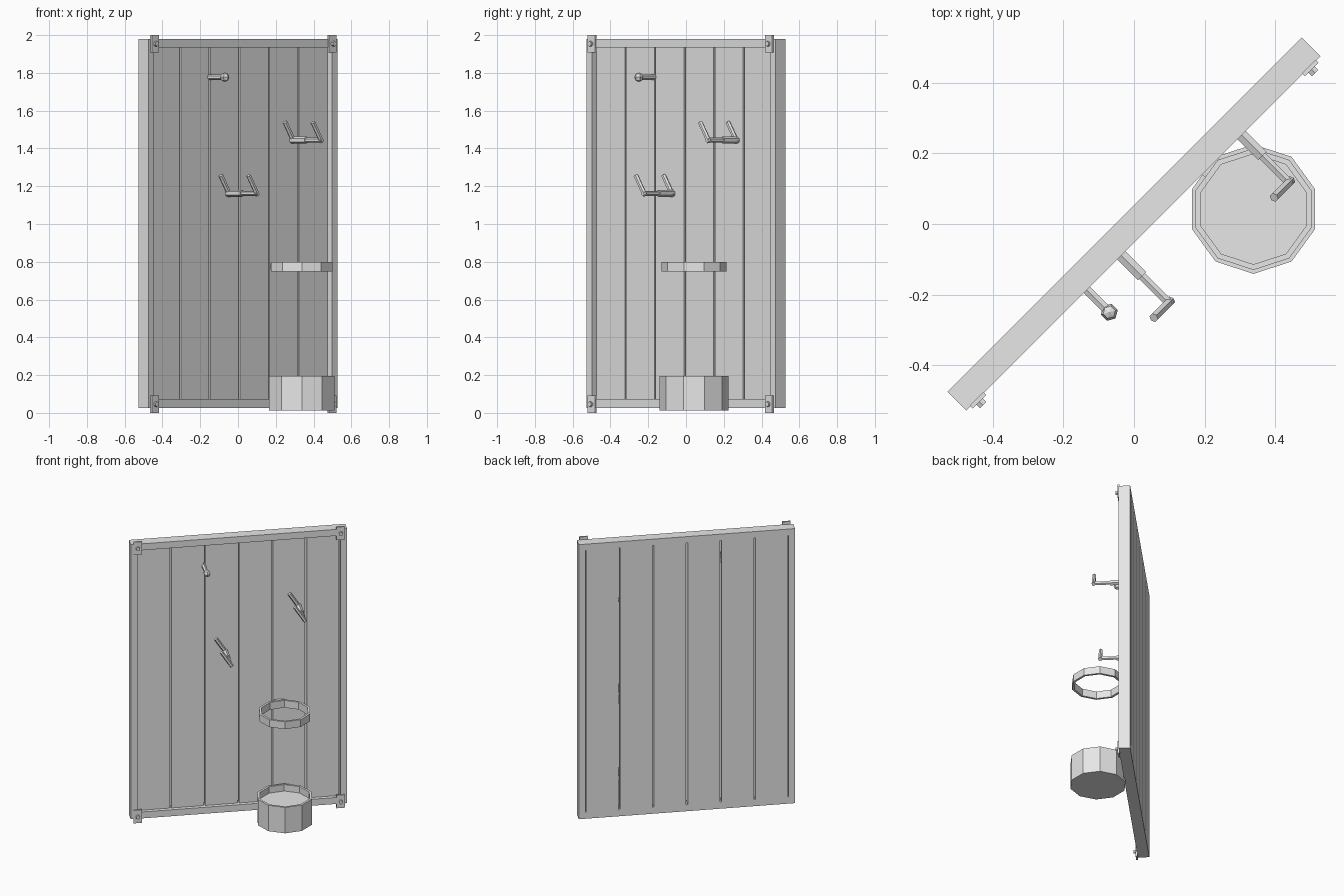
import bpy
import bmesh
from math import pi
from mathutils import Matrix, Vector

cube = bpy.data.objects.get("Cube")
if cube:
    bpy.data.objects.remove(cube, do_unlink=True)

grey = bpy.data.materials.new("plain_grey")
grey.use_nodes = True
GREY = (0.8, 0.8, 0.8, 1)
grey.diffuse_color = GREY
grey.node_tree.nodes["Principled BSDF"].inputs["Base Color"].default_value = GREY

# The whole rack stands diagonally: u runs along the board, v points out of its front
TURN = Matrix.Rotation(pi / 4, 4, "Z")


def local(u, v, z):
    return Vector((u, -v, z))


def finish(name, bm, turned=True):
    if turned:
        bm.transform(TURN)
    bmesh.ops.recalc_face_normals(bm, faces=bm.faces)
    mesh = bpy.data.meshes.new(name)
    bm.to_mesh(mesh)
    bm.free()
    mesh.materials.append(grey)
    obj = bpy.data.objects.new(name, mesh)
    bpy.context.collection.objects.link(obj)
    return obj


def add_box(bm, u, v, z):
    low, high = local(u[0], v[1], z[0]), local(u[1], v[0], z[1])
    place = Matrix.Translation((low + high) / 2) @ Matrix.Diagonal((*(high - low), 1))
    bmesh.ops.create_cube(bm, size=1, matrix=place)


def add_rod(bm, start, end, radius, sides=6):
    a, b = local(*start), local(*end)
    aim = (b - a).to_track_quat("Z", "Y").to_matrix().to_4x4()
    bmesh.ops.create_cone(bm, cap_ends=True, segments=sides, radius1=radius, radius2=radius,
                          depth=(b - a).length, matrix=Matrix.Translation((a + b) / 2) @ aim)


def lathe(name, centre, profile, sides=10):
    """Revolve a closed (radius, z) outline; points on the axis close it."""
    bm = bmesh.new()
    points = [bm.verts.new((0, r, z)) for r, z in profile]
    edges = [bm.edges.new((p, q)) for p, q in zip(points, points[1:])]
    bmesh.ops.spin(bm, geom=points + edges, axis=(0, 0, 1), cent=(0, 0, 0),
                   angle=2 * pi, steps=sides, use_merge=False)
    bmesh.ops.remove_doubles(bm, verts=bm.verts, dist=0.0005)
    bmesh.ops.dissolve_limit(bm, angle_limit=0.01, verts=bm.verts, edges=bm.edges)
    bmesh.ops.translate(bm, verts=bm.verts, vec=centre)
    return finish(name, bm, turned=False)


HALF, DEPTH, INNER = 0.708, 0.037, 0.665
BOTTOM, TOP, RAIL = 0.027, 1.98, 0.046

# Frame: full-width rails with stiles between them
bm = bmesh.new()
for z in (BOTTOM, TOP - RAIL):
    add_box(bm, (-HALF, HALF), (-DEPTH, DEPTH), (z, z + RAIL))
for u in (-HALF, INNER):
    add_box(bm, (u, u + HALF - INNER), (-DEPTH, DEPTH), (BOTTOM + RAIL, TOP - RAIL))
finish("board_frame", bm)

# Six planks, flush at the back and recessed at the front, with open gaps
pitch, gap = INNER / 3, 0.005
bm = bmesh.new()
for i in range(6):
    left = -INNER + i * pitch
    add_box(bm, (left + gap, left + pitch - gap), (-DEPTH, 0.01), (BOTTOM + RAIL, TOP - RAIL))
finish("board_planks", bm)

# Corner plates with hexagonal bolts
for row, z in (("lower", 0.046), ("upper", 1.954)):
    for side, u in (("right", -0.664), ("left", 0.664)):
        bm = bmesh.new()
        add_box(bm, (u - 0.027, u + 0.027), (0.034, 0.046), (z - 0.046, z + 0.046))
        add_rod(bm, (u, 0.04, z), (u, 0.06, z), 0.014)
        finish(f"{row}_{side}_corner_plate", bm)


# Hooks: a stepped arm with a slanted prong at each end
def hook(name, u, z):
    bm = bmesh.new()
    add_rod(bm, (u, -0.01, z), (u, 0.12, z), 0.019)
    add_rod(bm, (u, 0.11, z), (u, 0.235, z), 0.013)
    for v in (0.02, 0.227):
        add_rod(bm, (u + 0.008, v, z - 0.01), (u - 0.06, v, z + 0.095), 0.013)
    finish(name, bm)


hook("lower_hook", -0.088, 1.162)
hook("upper_hook", 0.393, 1.444)

# Peg with a faceted knob
bm = bmesh.new()
peg_u, peg_z = -0.226, 1.777
add_rod(bm, (peg_u, -0.02, peg_z), (peg_u, 0.125, peg_z), 0.014)
bmesh.ops.create_uvsphere(bm, u_segments=6, v_segments=4, radius=0.025,
                          matrix=Matrix.Translation(local(peg_u, 0.127, peg_z)))
finish("knob_peg", bm)

# Holding ring, its mount, and the cup below
centre = (0.338, 0.042, 0)
lathe("holding_ring", centre,
      [(0.172, 0.748), (0.172, 0.8), (0.156, 0.8), (0.156, 0.748), (0.172, 0.748)])
bm = bmesh.new()
add_box(bm, (0.235, 0.3), (0, 0.052), (0.76, 0.79))
finish("ring_mount", bm)
lathe("floor_cup", centre,
      [(0, 0.012), (0.183, 0.012), (0.183, 0.196), (0.167, 0.196), (0.167, 0.15), (0, 0.15)])
